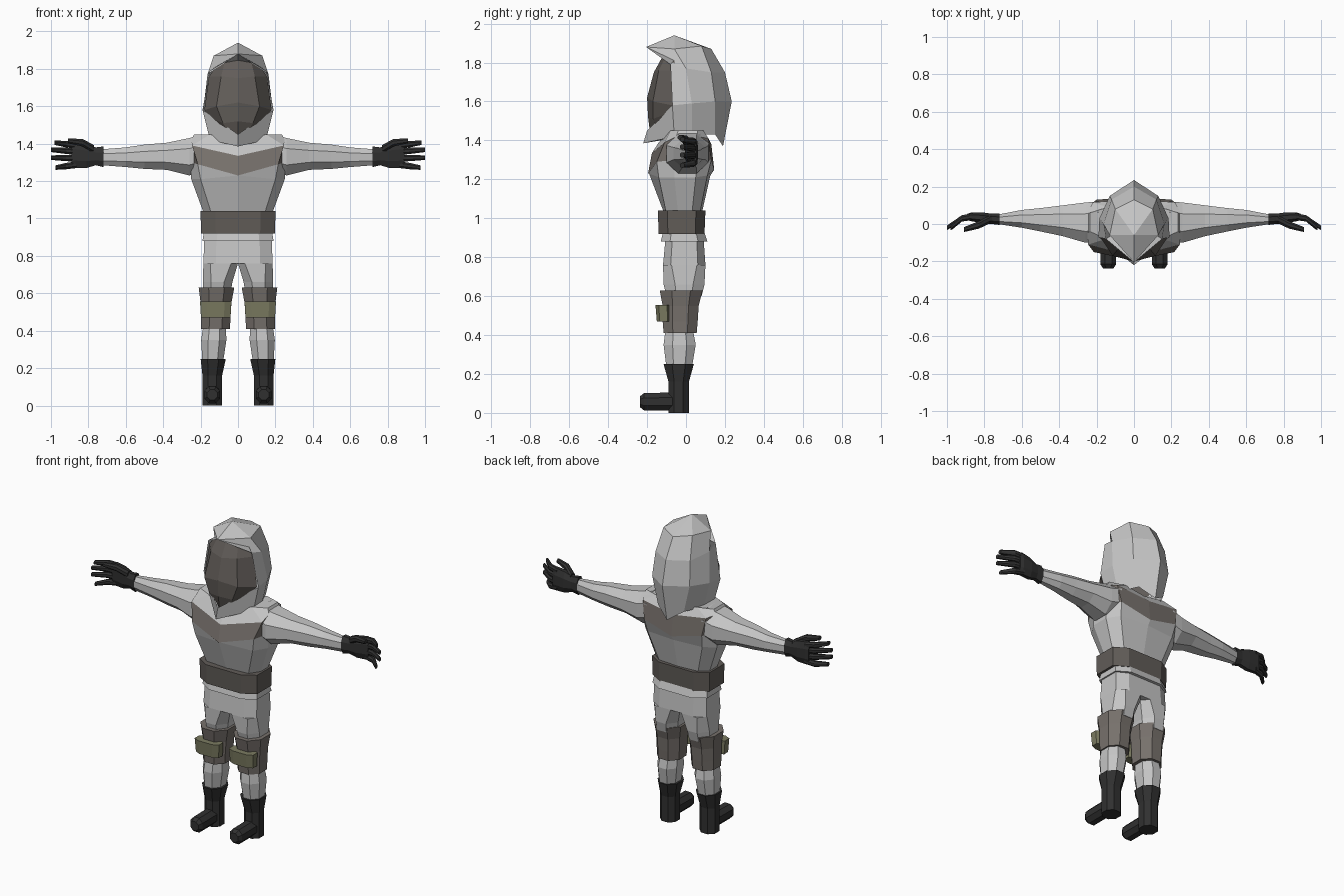
import bpy, bmesh
from mathutils import Vector


def material(name, rgb):
    m = bpy.data.materials.new(name)
    m.diffuse_color = (*rgb, 1)
    return m


CLOTH = material("light grey cloth", (0.56, 0.56, 0.56))
YOKE = material("warm grey", (0.185, 0.165, 0.15))
BELT = material("dark warm grey", (0.12, 0.108, 0.098))
OLIVE = material("olive", (0.2, 0.2, 0.12))
BLACK = material("charcoal", (0.03, 0.03, 0.03))


def finish(name, bm, *mats):
    bmesh.ops.remove_doubles(bm, verts=bm.verts, dist=0.0005)
    bmesh.ops.recalc_face_normals(bm, faces=bm.faces)
    me = bpy.data.meshes.new(name)
    bm.to_mesh(me)
    bm.free()
    for m in mats:
        me.materials.append(m)
    ob = bpy.data.objects.new(name, me)
    bpy.context.collection.objects.link(ob)
    return ob


def ring(a0, a1, b0, b1, t, axis="z", c=0.28):
    """Chamfered rectangle across the given axis at position t."""
    ca, cb = c * (a1 - a0), c * (b1 - b0)
    pts = [(a0 + ca, b0), (a1 - ca, b0), (a1, b0 + cb), (a1, b1 - cb),
           (a1 - ca, b1), (a0 + ca, b1), (a0, b1 - cb), (a0, b0 + cb)]
    order = {"z": lambda a, b: (a, b, t), "x": lambda a, b: (t, a, b),
             "y": lambda a, b: (a, t, b)}[axis]
    return [order(a, b) for a, b in pts]


def loft(name, rings, mat, side=1):
    """Skin closed rings and cap both ends; side=-1 mirrors across x."""
    bm = bmesh.new()
    rows = [[bm.verts.new((x * side, y, z)) for x, y, z in r] for r in rings]
    n = len(rows[0])
    for r, s in zip(rows, rows[1:]):
        for i in range(n):
            bm.faces.new((r[i], r[(i + 1) % n], s[(i + 1) % n], s[i]))
    bm.faces.new(rows[0][::-1])
    bm.faces.new(rows[-1])
    return finish(name, bm, mat)


def sheet(name, rows, mats, row_mats=None, cap=False):
    """Grid of points for the x>0 half, mirrored and welded at the centre."""
    bm = bmesh.new()
    for side in (1, -1):
        g = [[bm.verts.new((x * side, y, z)) for x, y, z in r] for r in rows]
        for k, (r, s) in enumerate(zip(g, g[1:])):
            for i in range(len(r) - 1):
                f = bm.faces.new((r[i], r[i + 1], s[i + 1], s[i]))
                f.material_index = row_mats[k] if row_mats else 0
        if cap:
            bm.faces.new(g[-1])
    bmesh.ops.remove_doubles(bm, verts=bm.verts, dist=0.0005)
    bmesh.ops.dissolve_degenerate(bm, edges=bm.edges, dist=0.0005)
    return finish(name, bm, *mats)


def finger(name, pts, radii, side):
    rings = []
    for (x, y, z), r in zip(pts, radii):
        rings.append(ring(y - r, y + r, z - r, z + r, x, "x"))
    return loft(name, rings, BLACK, side)


# Hood shell: rows run from crown to hem, columns from face edge to back
apex = (0, -0.06, 1.94)
sheet("hood", [
    [apex] * 4,
    [(0, -0.205, 1.88), (0.13, -0.06, 1.87), (0.10, 0.08, 1.885), (0, 0.13, 1.87)],
    [(0.15, -0.08, 1.79), (0.163, 0.0, 1.77), (0.12, 0.13, 1.75), (0, 0.20, 1.75)],
    [(0.19, -0.07, 1.58), (0.185, 0.03, 1.59), (0.13, 0.15, 1.60), (0, 0.235, 1.60)],
    [(0.15, -0.06, 1.42), (0.145, 0.03, 1.43), (0.09, 0.15, 1.43), (0, 0.19, 1.37)],
], [CLOTH])
# Chin flap of the hood
sheet("hood_chin", [[(0.19, -0.07, 1.58), (0, -0.20, 1.45)],
                    [(0.15, -0.06, 1.42), (0, -0.22, 1.385)],
                    [(0.10, -0.02, 1.42), (0, -0.13, 1.40)]], [CLOTH])
# Brim lining
sheet("hood_lining", [[(0, -0.205, 1.88), (0.15, -0.08, 1.79)],
                      [(0, -0.11, 1.845), (0.12, -0.06, 1.81)]], [CLOTH])
# Face cover
sheet("face_cover", [
    [(0, -0.11, 1.85), (0.07, -0.10, 1.84), (0.12, -0.06, 1.81)],
    [(0, -0.165, 1.75), (0.09, -0.14, 1.76), (0.155, -0.06, 1.76)],
    [(0, -0.20, 1.62), (0.115, -0.17, 1.60), (0.18, -0.07, 1.58)],
    [(0, -0.195, 1.52), (0.08, -0.17, 1.51), (0.15, -0.09, 1.54)],
    [(0, -0.185, 1.44), (0.05, -0.15, 1.46), (0.12, -0.09, 1.49)],
], [BELT])

# Jacket body with its pointed yoke, columns from chest centre to spine
sheet("jacket", [
    [(0, -0.11, 1.02), (0.14, -0.10, 1.02), (0.18, -0.04, 1.02),
     (0.18, 0.03, 1.02), (0.13, 0.07, 1.02), (0, 0.08, 1.02)],
    [(0, -0.19, 1.23), (0.20, -0.14, 1.21), (0.25, -0.06, 1.21),
     (0.25, 0.05, 1.21), (0.19, 0.11, 1.22), (0, 0.125, 1.22)],
    [(0, -0.195, 1.23), (0.215, -0.15, 1.29), (0.25, -0.06, 1.30),
     (0.25, 0.06, 1.30), (0.20, 0.13, 1.30), (0, 0.145, 1.25)],
    [(0, -0.175, 1.335), (0.245, -0.11, 1.39), (0.25, -0.05, 1.42),
     (0.25, 0.06, 1.42), (0.22, 0.115, 1.41), (0, 0.13, 1.38)],
    [(0, -0.14, 1.39), (0.15, -0.08, 1.45), (0.235, -0.04, 1.45),
     (0.235, 0.06, 1.45), (0.14, 0.09, 1.45), (0, 0.09, 1.43)],
], [CLOTH, YOKE], [0, 0, 1, 0], cap=True)
loft("jacket_hem", [ring(-0.19, 0.19, -0.13, 0.11, 0.88, c=0.2),
                    ring(-0.18, 0.18, -0.115, 0.09, 0.94, c=0.2)], CLOTH)
loft("belt", [ring(-0.198, 0.198, -0.14, 0.095, 0.92, c=0.2),
              ring(-0.20, 0.20, -0.145, 0.10, 1.04, c=0.2)], BELT)
loft("trouser_seat", [ring(-0.185, 0.185, -0.118, 0.10, 0.76, c=0.18),
                      ring(-0.18, 0.18, -0.105, 0.09, 0.90, c=0.18)], CLOTH)

for side, tag in ((1, "left"), (-1, "right")):
    # Sleeve: y range, z range, x station
    loft(tag + "_sleeve", [ring(*v, "x") for v in (
        (-0.09, 0.12, 1.25, 1.45, 0.19), (-0.10, 0.115, 1.23, 1.43, 0.26),
        (-0.065, 0.10, 1.26, 1.405, 0.38), (-0.04, 0.085, 1.265, 1.395, 0.50),
        (-0.02, 0.075, 1.275, 1.38, 0.60), (0.0, 0.05, 1.285, 1.37, 0.73))],
        CLOTH, side)
    # Glove palm and fingers
    loft(tag + "_glove", [ring(*v, "x") for v in (
        (-0.005, 0.055, 1.275, 1.385, 0.72), (0.0, 0.055, 1.285, 1.38, 0.76),
        (0.005, 0.062, 1.27, 1.40, 0.81), (0.015, 0.062, 1.27, 1.41, 0.87),
        (0.02, 0.055, 1.27, 1.405, 0.89))], BLACK, side)
    for i, (z0, z1, tip) in enumerate(((1.39, 1.405, 0.98), (1.357, 1.367, 1.0),
                                       (1.322, 1.325, 1.0), (1.288, 1.272, 0.975))):
        finger(f"{tag}_finger_{i + 1}",
               [(0.86, 0.04, z0), (0.92, 0.03, (z0 + z1) / 2), (tip, -0.02, z1)],
               (0.018, 0.017, 0.012), side)
    finger(tag + "_thumb", [(0.77, 0.025, 1.37), (0.83, -0.005, 1.405),
                            (0.91, -0.03, 1.415)], (0.022, 0.02, 0.013), side)
    # Trouser leg, shin and calf
    loft(tag + "_trouser_leg", [ring(0.04, 0.185, -0.10, 0.08, 0.60),
                                ring(0.03, 0.188, -0.115, 0.095, 0.66),
                                ring(0.0, 0.185, -0.118, 0.10, 0.76, c=0.2)], CLOTH, side)
    loft(tag + "_shin", [ring(0.08, 0.19, -0.10, 0.03, 0.23),
                         ring(0.062, 0.197, -0.115, 0.05, 0.35),
                         ring(0.065, 0.185, -0.105, 0.035, 0.43)], CLOTH, side)
    # Knee wrap with a hard pad in front
    loft(tag + "_knee_wrap", [ring(0.043, 0.197, -0.115, 0.055, 0.41),
                              ring(0.04, 0.197, -0.12, 0.06, 0.47),
                              ring(0.035, 0.20, -0.12, 0.065, 0.55),
                              ring(0.02, 0.21, -0.135, 0.085, 0.63)], YOKE, side)
    loft(tag + "_knee_pad", [ring(0.04, 0.198, -0.15, -0.08, 0.47, c=0.22),
                             ring(0.035, 0.203, -0.157, -0.08, 0.555, c=0.22)], OLIVE, side)
    # Boot shaft and foot
    loft(tag + "_boot_shaft", [ring(0.085, 0.19, -0.09, 0.015, 0.0),
                               ring(0.085, 0.19, -0.09, 0.015, 0.16),
                               ring(0.065, 0.20, -0.115, 0.04, 0.25)], BLACK, side)
    loft(tag + "_boot_foot", [ring(0.11, 0.165, 0.03, 0.085, -0.237, "y"),
                              ring(0.095, 0.18, 0.012, 0.102, -0.215, "y"),
                              ring(0.095, 0.18, 0.012, 0.105, -0.05, "y")], BLACK, side)
